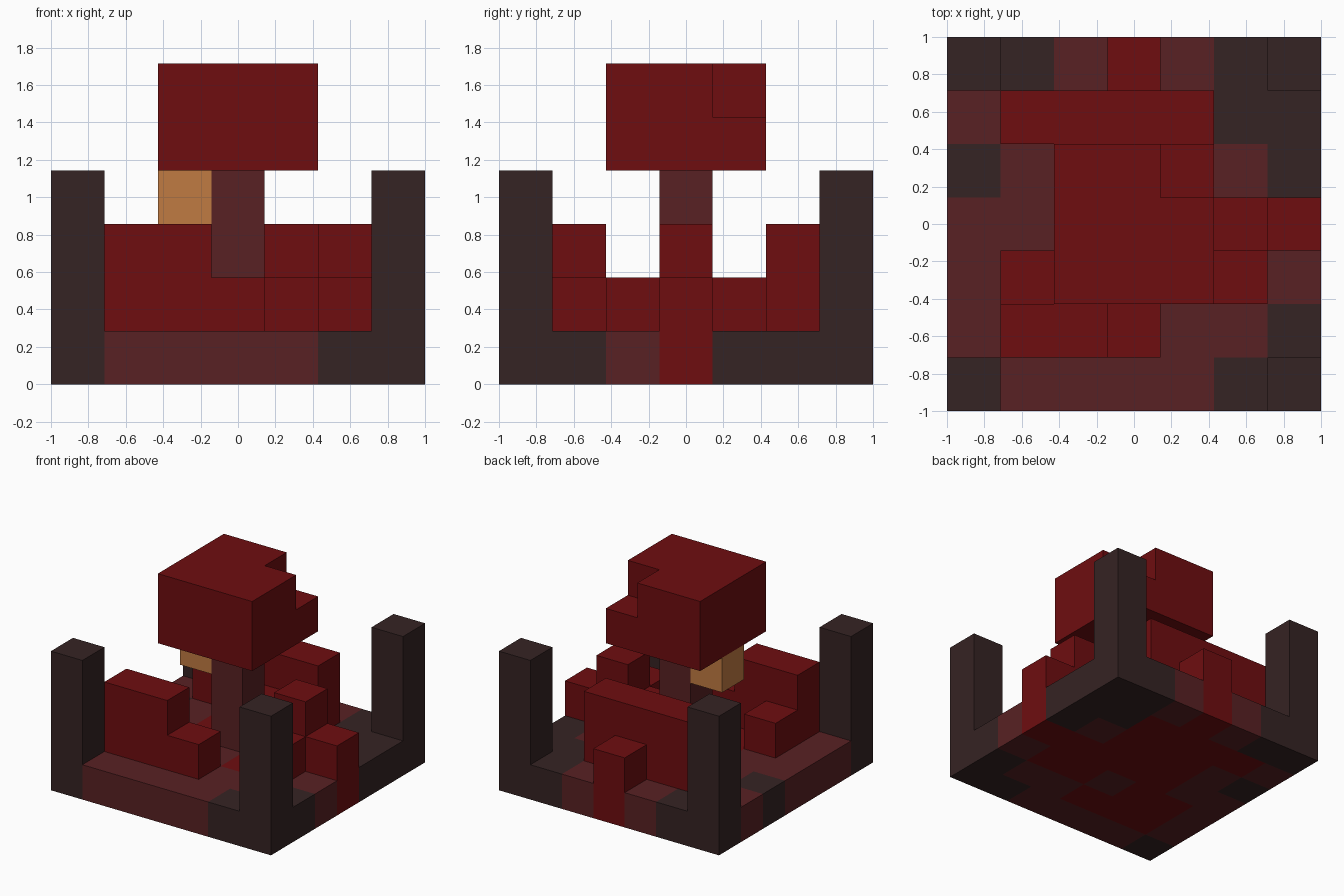
import bpy
import bmesh
from itertools import product
from mathutils import Vector

if "Cube" in bpy.data.objects:
    bpy.data.objects.remove(bpy.data.objects["Cube"], do_unlink=True)

UNIT = 2 / 7                      # edge of one block
OFFSET = Vector((-1, -1, 0))


def make_material(name, rgb):
    mat = bpy.data.materials.new(name)
    mat.use_nodes = True
    mat.diffuse_color = (*rgb, 1)
    bsdf = mat.node_tree.nodes["Principled BSDF"]
    bsdf.inputs["Base Color"].default_value = (*rgb, 1)
    bsdf.inputs["Roughness"].default_value = 0.9
    return mat


RED = make_material("deep red", (0.156, 0.004, 0.005))
BROWN = make_material("red brown", (0.098, 0.0152, 0.0168))
DARK = make_material("dark brown", (0.0356, 0.0168, 0.0168))
AMBER = make_material("amber", (0.527, 0.198, 0.0545))


def block(x, y, z):
    """All cells in a box; each argument is an index or a (first, last) pair."""
    spans = [(v, v) if isinstance(v, int) else v for v in (x, y, z)]
    return set(product(*(range(a, b + 1) for a, b in spans)))


def build(name, cells, materials, pick=lambda cell: 0):
    """Skin a set of cells with outer faces only, then merge flat areas."""
    bm = bmesh.new()
    for cell in cells:
        centre = Vector(cell) + Vector((0.5, 0.5, 0.5))
        for axis, sign in product(range(3), (-1, 1)):
            n = Vector((0, 0, 0))
            n[axis] = sign
            if tuple(int(c + d) for c, d in zip(cell, n)) in cells:
                continue
            u = Vector((0, 0, 0))
            u[(axis + 1) % 3] = 0.5
            v = n.cross(u)
            mid = centre + n / 2
            corners = (mid - u - v, mid + u - v, mid + u + v, mid - u + v)
            face = bm.faces.new([bm.verts.new(p * UNIT + OFFSET) for p in corners])
            face.material_index = pick(cell)
    bmesh.ops.remove_doubles(bm, verts=bm.verts, dist=0.001)
    bmesh.ops.dissolve_limit(bm, angle_limit=0.01, verts=bm.verts,
                             edges=bm.edges, delimit={'MATERIAL'})
    bmesh.ops.recalc_face_normals(bm, faces=bm.faces)
    mesh = bpy.data.meshes.new(name)
    bm.to_mesh(mesh)
    bm.free()
    for mat in materials:
        mesh.materials.append(mat)
    obj = bpy.data.objects.new(name, mesh)
    bpy.context.collection.objects.link(obj)
    return obj


# Ground slab, mottled in three colours (rows run from front to back)
GROUND = ("DBBBBDD",
          "BRRRBBD",
          "BRRBRRB",
          "BBRRRRR",
          "DBRRRBD",
          "BRRRRDD",
          "DDBRBDD")
build("ground_slab", block((0, 6), (0, 6), 0), (RED, BROWN, DARK),
      lambda c: "RBD".index(GROUND[c[1]][c[0]]))

# Corner posts
for side, x in (("right", 0), ("left", 6)):
    for end, y in (("front", 0), ("back", 6)):
        build(f"{end}_{side}_post", block(x, y, (1, 3)), [DARK])

# Low hedges around the tree
build("front_hedge", block((1, 2), 1, (1, 2)) | block(3, 1, 1) | block(1, 2, 1), [RED])
build("back_hedge", block((1, 4), 5, (1, 2)) | block(3, 6, 1) | block(3, 4, 1), [RED])
build("left_hedge", block(5, 3, (1, 2)) | block(6, 3, 1) | block(4, 3, 1)
      | block(5, 2, 1), [RED])

# Tree with a hanging lamp under its notched crown
build("trunk", block(3, 3, (1, 3)), [BROWN])
build("lamp", block(2, 3, 3), [AMBER])
build("crown", block((2, 4), (2, 4), (4, 5)) - block(4, 4, 5), [RED])
